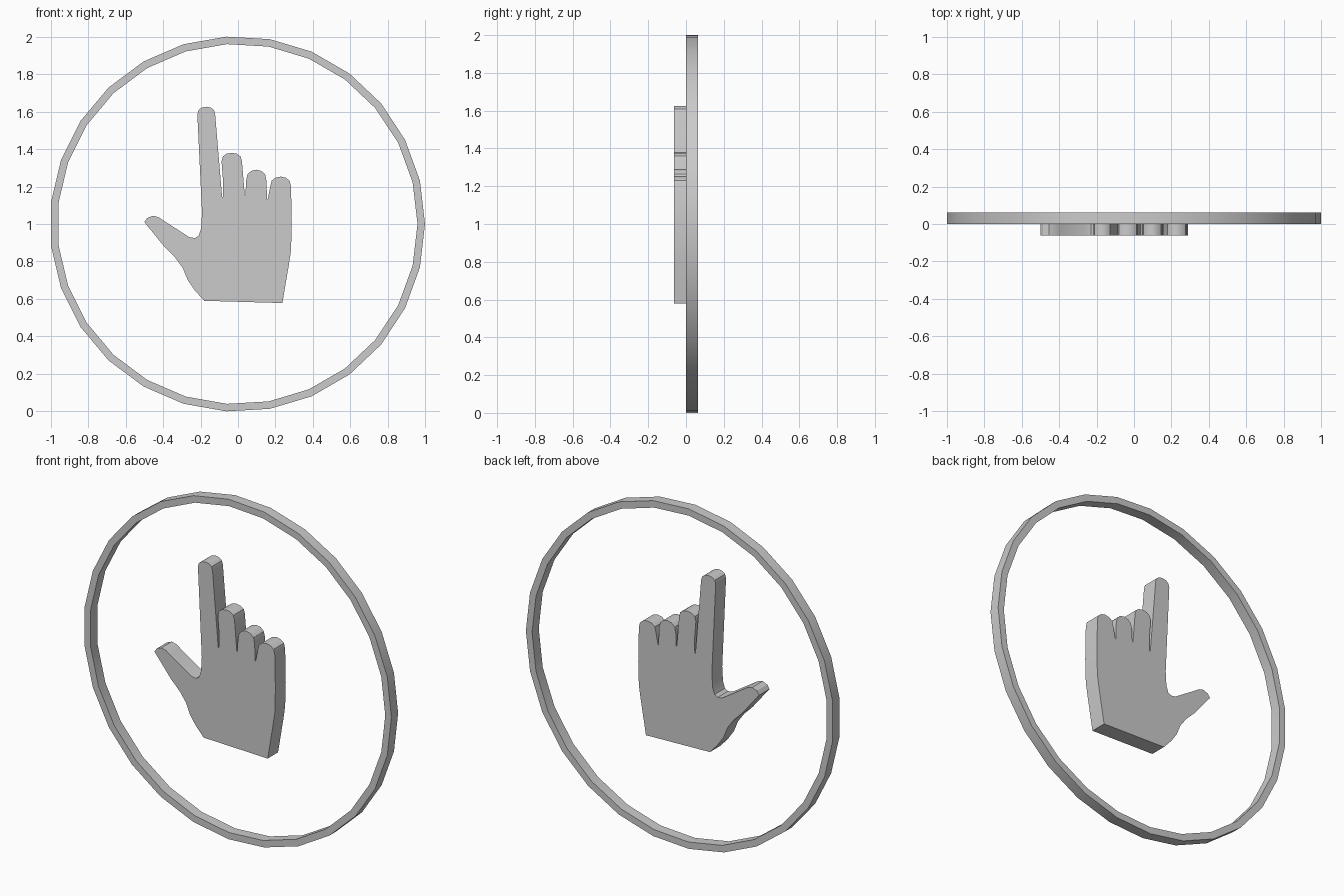
import bpy, bmesh
from math import cos, sin, pi, radians

if "Cube" in bpy.data.objects:
    bpy.data.objects.remove(bpy.data.objects["Cube"])

DEPTH = 0.0625


def extrude_outline(name, points, y0, y1):
    """Extrude a closed x/z outline along y."""
    bm = bmesh.new()
    face = bm.faces.new([bm.verts.new((x, y0, z)) for x, z in points])
    geom = bmesh.ops.extrude_face_region(bm, geom=[face])["geom"]
    verts = [g for g in geom if isinstance(g, bmesh.types.BMVert)]
    bmesh.ops.translate(bm, verts=verts, vec=(0, y1 - y0, 0))
    # The extruded region keeps its source face only if it is still needed
    bm.verts.ensure_lookup_table()
    open_edges = [e for e in bm.edges if e.is_boundary]
    if open_edges:
        bmesh.ops.holes_fill(bm, edges=open_edges)
    return finish(name, bm)


def finish(name, bm):
    bmesh.ops.recalc_face_normals(bm, faces=bm.faces)
    mesh = bpy.data.meshes.new(name)
    bm.to_mesh(mesh)
    bm.free()
    obj = bpy.data.objects.new(name, mesh)
    bpy.context.collection.objects.link(obj)
    bpy.ops.object.select_all(action='DESELECT')
    obj.select_set(True)
    bpy.context.view_layer.objects.active = obj
    bpy.ops.object.shade_smooth_by_angle(angle=radians(32))
    return obj


def fingertip(left, right, base, top, steps=6):
    """Rounded cap running from the left side to the right side."""
    mid, half = (left + right) / 2, (right - left) / 2
    return [(mid - half * cos(pi * i / steps),
             base + (top - base) * sin(pi * i / steps) ** 0.8)
            for i in range(steps + 1)]


# Round frame: 27-sided band with a rectangular section
N, R, WALL = 27, 1.0017, 0.04
cx = -R * (1 - cos(pi / N)) / 2
bm = bmesh.new()
section = [(R, 0), (R, DEPTH), (R - WALL, DEPTH), (R - WALL, 0)]
loops = []
for i in range(N):
    a = 2 * pi * i / N
    loops.append([bm.verts.new((cx + r * cos(a), y, 1 + r * sin(a)))
                  for r, y in section])
for i in range(N):
    a, b = loops[i], loops[(i + 1) % N]
    for j in range(4):
        k = (j + 1) % 4
        bm.faces.new((a[j], a[k], b[k], b[j]))
finish("round_frame", bm)

# Pointing hand: one outline, clockwise from the base of the index finger
outline = [(-0.192, 1.06)]
outline += fingertip(-0.217, -0.122, 1.585, 1.626)       # index finger
outline += [(-0.085, 1.145), (-0.081, 1.145), (-0.079, 1.22)]
outline += fingertip(-0.088, 0.021, 1.335, 1.38)         # middle finger
outline += [(0.036, 1.155), (0.04, 1.155)]
outline += fingertip(0.043, 0.152, 1.23, 1.29)           # ring finger
outline += [(0.155, 1.13), (0.158, 1.13)]
outline += fingertip(0.172, 0.283, 1.2, 1.253)           # little finger
outline += [(0.287, 1.0), (0.283, 0.86), (0.271, 0.78),  # palm edge and wrist
            (0.237, 0.578), (-0.18, 0.59),
            (-0.23, 0.645), (-0.268, 0.70), (-0.295, 0.765),
            (-0.335, 0.82), (-0.39, 0.875),
            (-0.5, 1.01), (-0.485, 1.032), (-0.455, 1.044),  # thumb
            (-0.425, 1.037), (-0.40, 1.02), (-0.26, 0.93),
            (-0.23, 0.925), (-0.21, 0.937), (-0.197, 0.975)]
extrude_outline("pointing_hand", outline, -DEPTH, 0.034)
